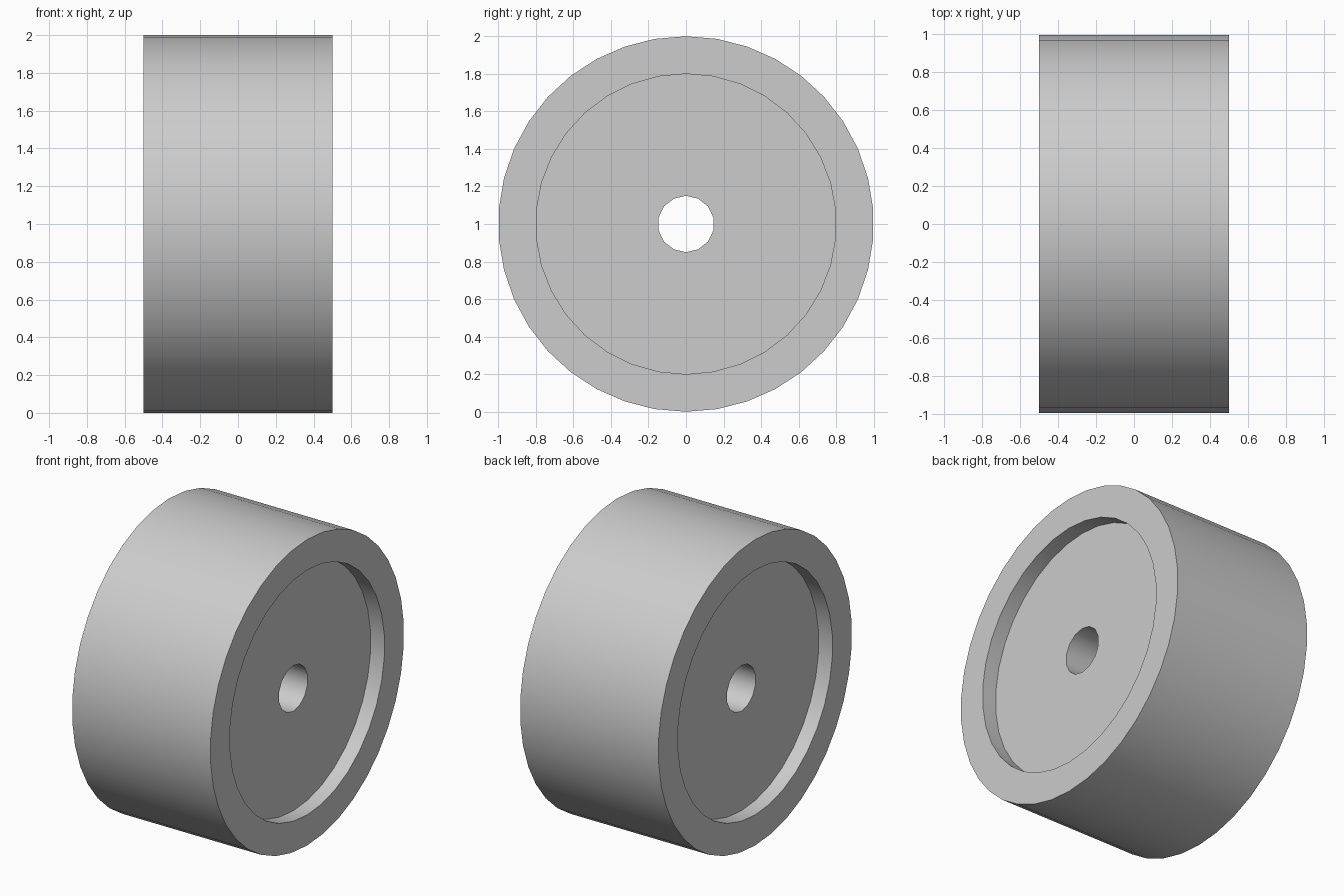
import bpy
import bmesh
from math import sin, cos, pi, radians

cube = bpy.data.objects.get("Cube")
if cube:
    bpy.data.objects.remove(cube)

RADIUS, HALF_WIDTH, RECESS_DEPTH = 1.0, 0.5, 0.1

grey = bpy.data.materials.new("light grey")
grey.use_nodes = True
colour = (0.604, 0.604, 0.604, 1)
grey.diffuse_color = colour
grey.node_tree.nodes["Principled BSDF"].inputs["Base Color"].default_value = colour

bm = bmesh.new()


def ring(x, radius, sides):
    """Closed loop of edges around the axle, first corner at the top."""
    verts = []
    for i in range(sides):
        a = 2 * pi * i / sides
        verts.append(bm.verts.new((x, radius * sin(a), RADIUS + radius * cos(a))))
    return [bm.edges.new((verts[i - 1], verts[i])) for i in range(sides)]


def wall(loop_a, loop_b):
    bmesh.ops.bridge_loops(bm, edges=loop_a + loop_b)


def annulus(outer, inner, side):
    bmesh.ops.triangle_fill(bm, edges=outer + inner, use_beauty=True, normal=(side, 0, 0))


# Both ends: flat rim, recess wall and recessed disc around the axle hole
treads, bores = [], []
for side in (-1, 1):
    end = side * HALF_WIDTH
    floor = side * (HALF_WIDTH - RECESS_DEPTH)
    tread = ring(end, RADIUS, 38)
    lip = ring(end, 0.8, 34)
    recess = ring(floor, 0.8, 34)
    bore = ring(floor, 0.15, 14)
    annulus(tread, lip, side)
    wall(lip, recess)
    annulus(recess, bore, side)
    treads.append(tread)
    bores.append(bore)

# Tread surface and axle hole join the two ends
wall(*treads)
wall(*bores)
bmesh.ops.recalc_face_normals(bm, faces=bm.faces[:])

mesh = bpy.data.meshes.new("wheel")
bm.to_mesh(mesh)
bm.free()
mesh.materials.append(grey)
wheel = bpy.data.objects.new("wheel", mesh)
bpy.context.collection.objects.link(wheel)

# Round walls smooth, rims sharp
bpy.ops.object.select_all(action="DESELECT")
wheel.select_set(True)
bpy.context.view_layer.objects.active = wheel
bpy.ops.object.shade_smooth_by_angle(angle=radians(35))
